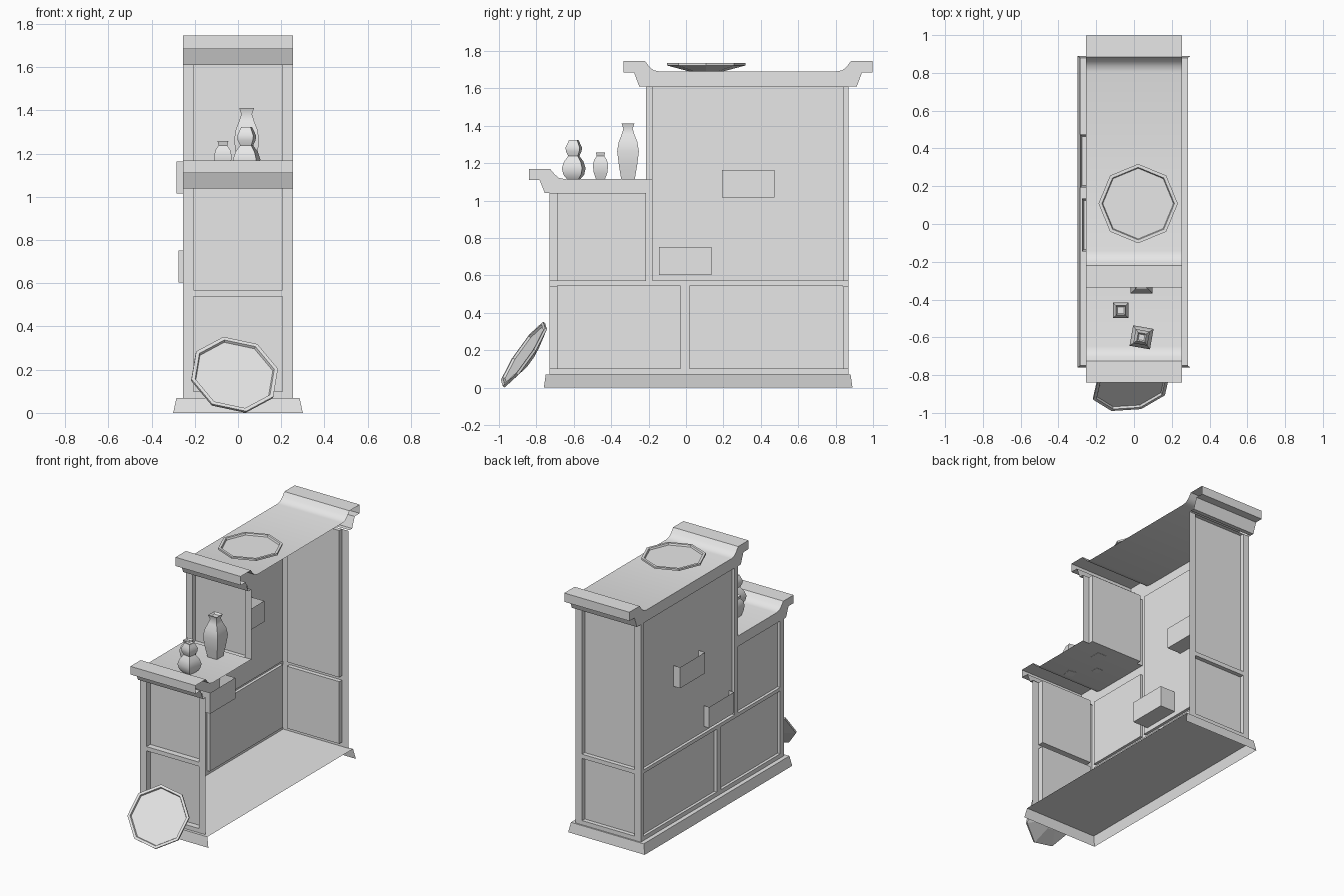
import bpy, bmesh, math
from mathutils import Matrix, Vector

default = bpy.data.objects.get("Cube")
if default:
    bpy.data.objects.remove(default)

GREY = (0.8, 0.8, 0.8, 1)
mat = bpy.data.materials.new("plain_grey")
mat.use_nodes = True
mat.diffuse_color = GREY
mat.node_tree.nodes["Principled BSDF"].inputs["Base Color"].default_value = GREY

HALF = 0.255        # half width of the cabinet
FRONT, STEP, BACK = -0.73, -0.215, 0.87
FLOOR, RAIL, LOW_TOP, HIGH_TOP = 0.07, 0.57, 1.04, 1.61


def finish(bm, name, smooth=False):
    bmesh.ops.remove_doubles(bm, verts=bm.verts, dist=0.0005)
    bmesh.ops.recalc_face_normals(bm, faces=bm.faces)
    mesh = bpy.data.meshes.new(name)
    bm.to_mesh(mesh)
    bm.free()
    mesh.materials.append(mat)
    ob = bpy.data.objects.new(name, mesh)
    bpy.context.collection.objects.link(ob)
    if smooth:
        bpy.ops.object.select_all(action='DESELECT')
        ob.select_set(True)
        bpy.context.view_layer.objects.active = ob
        bpy.ops.object.shade_smooth_by_angle(angle=math.radians(40))
    return ob


def face(bm, points):
    return bm.faces.new([bm.verts.new(p) for p in points])


def panelled_wall(name, place, us, vs, depth):
    """Sheet of alternating frame strips and recessed panels."""
    bm = bmesh.new()
    for i, (u0, u1) in enumerate(zip(us, us[1:])):
        for j, (v0, v1) in enumerate(zip(vs, vs[1:])):
            if u1 - u0 < 0.001 or v1 - v0 < 0.001:
                continue
            loop = [(u0, v0), (u1, v0), (u1, v1), (u0, v1)]
            d = depth if i % 2 and j % 2 else 0
            face(bm, [place(u, v, d) for u, v in loop])
            if d:
                for a, b in zip(loop, loop[1:] + loop[:1]):
                    face(bm, [place(*a, 0), place(*b, 0), place(*b, d), place(*a, d)])
    return finish(bm, name)


def roof(name, path, base):
    """Profile swept across the width, capped on the closed side only."""
    bm = bmesh.new()
    for (y0, z0), (y1, z1) in zip(path, path[1:]):
        face(bm, [(-HALF, y0, z0), (HALF, y0, z0), (HALF, y1, z1), (-HALF, y1, z1)])
    face(bm, [(-HALF, y, z) for y, z in path + base])
    return finish(bm, name, True)


def lathe(name, profile, sides, matrix, smooth):
    bm = bmesh.new()
    rings = []
    for r, z in profile:
        ring = []
        for k in range(sides):
            a = math.tau * k / sides
            ring.append(bm.verts.new((r * math.cos(a), r * math.sin(a), z)))
        rings.append(ring)
    for lo, hi in zip(rings, rings[1:]):
        for k in range(sides):
            n = (k + 1) % sides
            bm.faces.new((lo[k], lo[n], hi[n], hi[k]))
    bm.faces.new(rings[0])
    bm.faces.new(rings[-1])
    bm.transform(matrix)
    return finish(bm, name, smooth)


# Base: floor with flared skirts on three sides, open on the left
bm = bmesh.new()
top = [(0.285, -0.75), (-0.285, -0.75), (-0.285, 0.88), (0.285, 0.88)]
low = [(0.3, -0.76), (-0.3, -0.76), (-0.3, 0.89), (0.3, 0.89)]
face(bm, [(x, y, FLOOR) for x, y in top])
for k in range(3):
    face(bm, [(*top[k], FLOOR), (*top[k + 1], FLOOR), (*low[k + 1], 0), (*low[k], 0)])
finish(bm, "base")

# Front, back and upper front walls
across = [-HALF, -0.205, 0.205, HALF]
panelled_wall("front_wall", lambda u, v, d: (u, FRONT + d, v), across,
              [FLOOR, 0.1, 0.54, RAIL, LOW_TOP], 0.042)
panelled_wall("back_wall", lambda u, v, d: (u, BACK - d, v), across,
              [FLOOR, 0.1, 0.54, RAIL, HIGH_TOP], 0.03)
panelled_wall("upper_front_wall", lambda u, v, d: (u, STEP + d, v), across,
              [1.11, 1.11, HIGH_TOP], 0.035)


# Closed right side in three sections
def on_side(u, v, d):
    return (-HALF + d, u, v)


panelled_wall("side_lower", on_side, [FRONT, -0.69, -0.03, 0.02, 0.84, BACK],
              [FLOOR, 0.1, 0.545, RAIL], 0.02)
panelled_wall("side_front", on_side, [FRONT, -0.69, STEP], [RAIL, RAIL, LOW_TOP], 0.02)
panelled_wall("side_upper", on_side, [STEP, -0.18, 0.84, BACK], [RAIL, RAIL, HIGH_TOP], 0.02)

# Roofs with upturned ends: offsets from the wall foot of the roof
eave = [(0, 0), (-0.03, 0), (-0.058, 0.075), (-0.115, 0.075), (-0.115, 0.137),
        (0, 0.137), (0.022, 0.108), (0.045, 0.087), (0.078, 0.08)]
front_end = [(y - 0.22, z + HIGH_TOP) for y, z in eave]
back_end = [(0.663 - y, z) for y, z in reversed(front_end)]
roof("upper_roof", front_end + back_end, [])
low_path = [(y - 0.725, z * 0.93 + LOW_TOP) for y, z in eave]
low_path.append((STEP, low_path[-1][1]))
roof("lower_roof", low_path, [(STEP, LOW_TOP)])

# Open drawers pushed through the side wall
for name, x, y, z in (("upper_drawer", -0.285, 0.333, 1.09),
                      ("lower_drawer", -0.276, -0.005, 0.677)):
    bm = bmesh.new()
    bmesh.ops.create_cube(bm, size=1)
    bmesh.ops.scale(bm, vec=(0.16, 0.28, 0.148), verts=bm.verts)
    bmesh.ops.translate(bm, vec=(x + 0.08, y, z), verts=bm.verts)
    lid = max(bm.faces, key=lambda f: f.calc_center_median().z)
    bmesh.ops.inset_region(bm, faces=[lid], thickness=0.015)
    bmesh.ops.translate(bm, vec=(0, 0, -0.13), verts=lid.verts)
    finish(bm, name)

# Eight sided plates, one lying on the roof and one leaning in front
plate = [(0.09, 0), (0.21, 0.032), (0.21, 0.045), (0.192, 0.045), (0.187, 0.033)]
lathe("roof_plate", plate, 8, Matrix.Translation((0.022, 0.108, 1.69)), False)
normal = Vector((0.17, -0.81, 0.56)).normalized()
lean = normal.to_track_quat('Z', 'Y').to_matrix().to_4x4()
centre = Vector((-0.015, -0.872, 0.18)) - normal * 0.045
lathe("leaning_plate", plate, 8,
      Matrix.Translation(centre) @ lean @ Matrix.Rotation(math.radians(8), 4, 'Z'), False)

# Four sided vases on the lower roof: half widths and heights
vases = {
    "gourd_vase": ((0.04, -0.6), 10, [
        (0.03, 0), (0.048, 0.025), (0.055, 0.06), (0.045, 0.095), (0.026, 0.125),
        (0.036, 0.15), (0.038, 0.17), (0.03, 0.19), (0.022, 0.21), (0.015, 0.2)]),
    "small_vase": ((-0.07, -0.457), 0, [
        (0.024, 0), (0.036, 0.035), (0.041, 0.075), (0.034, 0.105),
        (0.02, 0.125), (0.025, 0.145), (0.017, 0.135)]),
    "tall_vase": ((0.04, -0.31), 0, [
        (0.036, 0), (0.048, 0.07), (0.058, 0.15), (0.05, 0.2), (0.034, 0.24),
        (0.025, 0.27), (0.034, 0.298), (0.024, 0.285)]),
}
for name, ((x, y), turn, profile) in vases.items():
    corner = [(r * math.sqrt(2), z) for r, z in profile]
    spin = Matrix.Rotation(math.radians(45 - turn), 4, 'Z')
    lathe(name, corner, 4, Matrix.Translation((x, y, 1.113)) @ spin, True)
